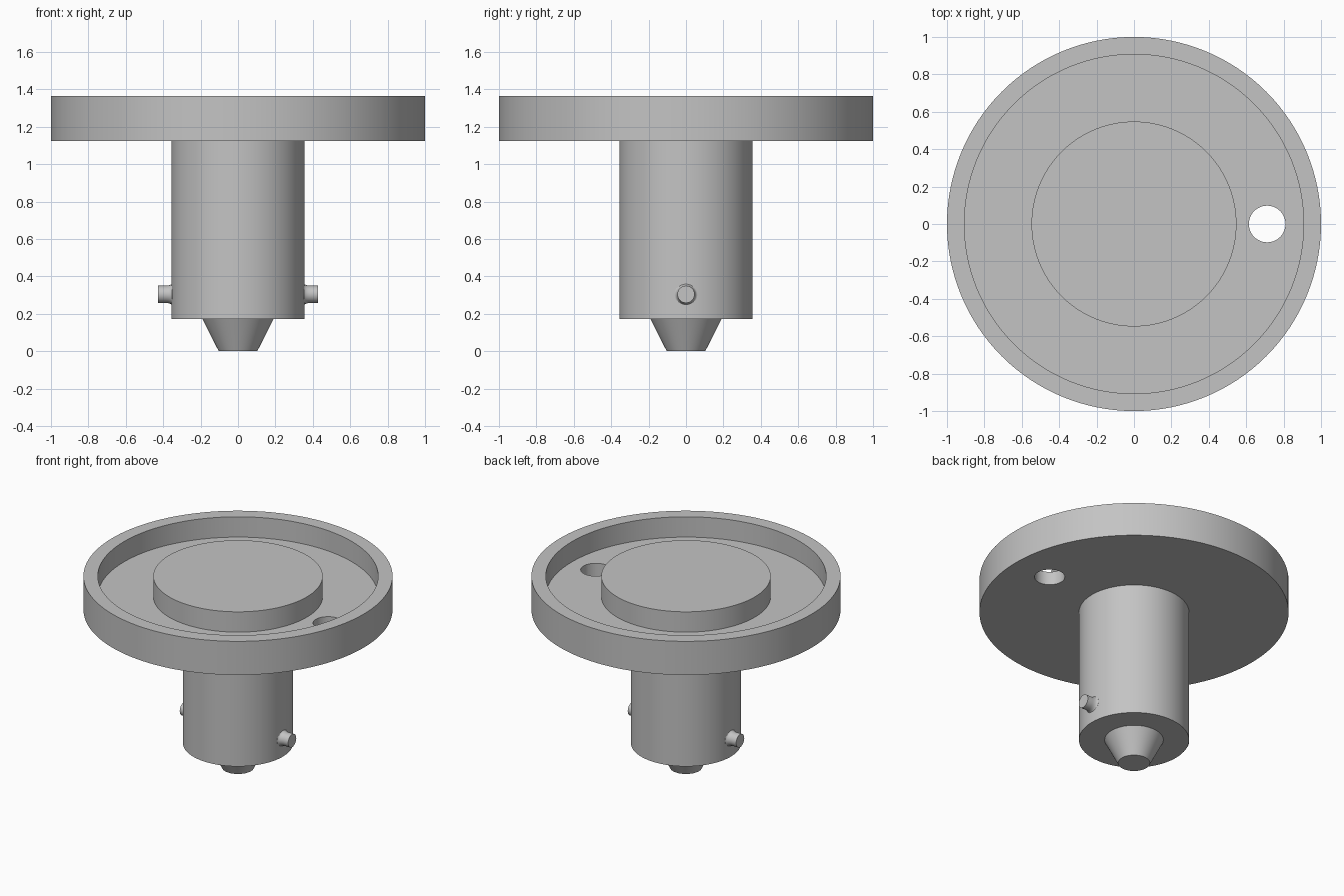
import bpy, bmesh, math
from mathutils import Matrix

cube = bpy.data.objects.get("Cube")
if cube:
    bpy.data.objects.remove(cube)

GREY = (0.55, 0.55, 0.55, 1)
mat = bpy.data.materials.new("plain grey")
mat.use_nodes = True
mat.diffuse_color = GREY
mat.node_tree.nodes["Principled BSDF"].inputs["Base Color"].default_value = GREY


def lathe(name, profile, segments=96, matrix=Matrix()):
    """Turn a closed (radius, height) profile, axis to axis, around z."""
    bm = bmesh.new()
    verts = [bm.verts.new((r, 0, z)) for r, z in profile]
    edges = [bm.edges.new(pair) for pair in zip(verts, verts[1:])]
    bmesh.ops.spin(bm, geom=verts + edges, cent=(0, 0, 0), axis=(0, 0, 1),
                   angle=math.tau, steps=segments, use_duplicate=False)
    bmesh.ops.remove_doubles(bm, verts=bm.verts, dist=1e-5)
    bmesh.ops.recalc_face_normals(bm, faces=bm.faces)
    bm.transform(matrix)
    mesh = bpy.data.meshes.new(name)
    bm.to_mesh(mesh)
    bm.free()
    mesh.materials.append(mat)
    obj = bpy.data.objects.new(name, mesh)
    bpy.context.collection.objects.link(obj)
    return obj


def activate(obj):
    bpy.ops.object.select_all(action='DESELECT')
    obj.select_set(True)
    bpy.context.view_layer.objects.active = obj


# Round flange with a raised rim, ring-shaped recess and central boss
bottom, floor, top = 1.125, 1.22, 1.365
flange = lathe("flange", [(0, bottom), (1, bottom), (1, top), (0.907, top),
                          (0.907, floor), (0.548, floor), (0.548, top), (0, top)], 128)

# Drilled hole through the recess floor
cutter = lathe("hole_cutter", [(0, 1), (0.098, 1), (0.098, 1.5), (0, 1.5)], 48,
               Matrix.Translation((0.712, 0, 0)))
cutter.hide_render = True
activate(flange)
drill = flange.modifiers.new("hole", 'BOOLEAN')
drill.operation = 'DIFFERENCE'
drill.solver = 'EXACT'
drill.object = cutter
bpy.ops.object.modifier_apply(modifier=drill.name)
bpy.data.objects.remove(cutter)

# Stem and tapered tip
shaft = lathe("shaft", [(0, 0.172), (0.356, 0.172), (0.356, bottom), (0, bottom)])
tip = lathe("tapered_tip", [(0, 0), (0.103, 0), (0.19, 0.172), (0, 0.172)])
parts = [flange, shaft, tip]

# Side pegs with a concave fillet at the shaft
fillet = [(0.061 - 0.015 * math.sin(a), 0.387 - 0.035 * math.cos(a))
          for a in (math.pi / 2 * i / 6 for i in range(7))]
peg = [(0, 0.3), (0.061, 0.3)] + fillet + [(0.046, 0.428), (0, 0.428)]
for side, name in ((1, "left_peg"), (-1, "right_peg")):
    place = Matrix.Translation((0, 0, 0.304)) @ Matrix.Rotation(side * math.pi / 2, 4, 'Y')
    parts.append(lathe(name, peg, 40, place))

for part in parts:
    activate(part)
    bpy.ops.object.shade_smooth_by_angle(angle=math.radians(30))
